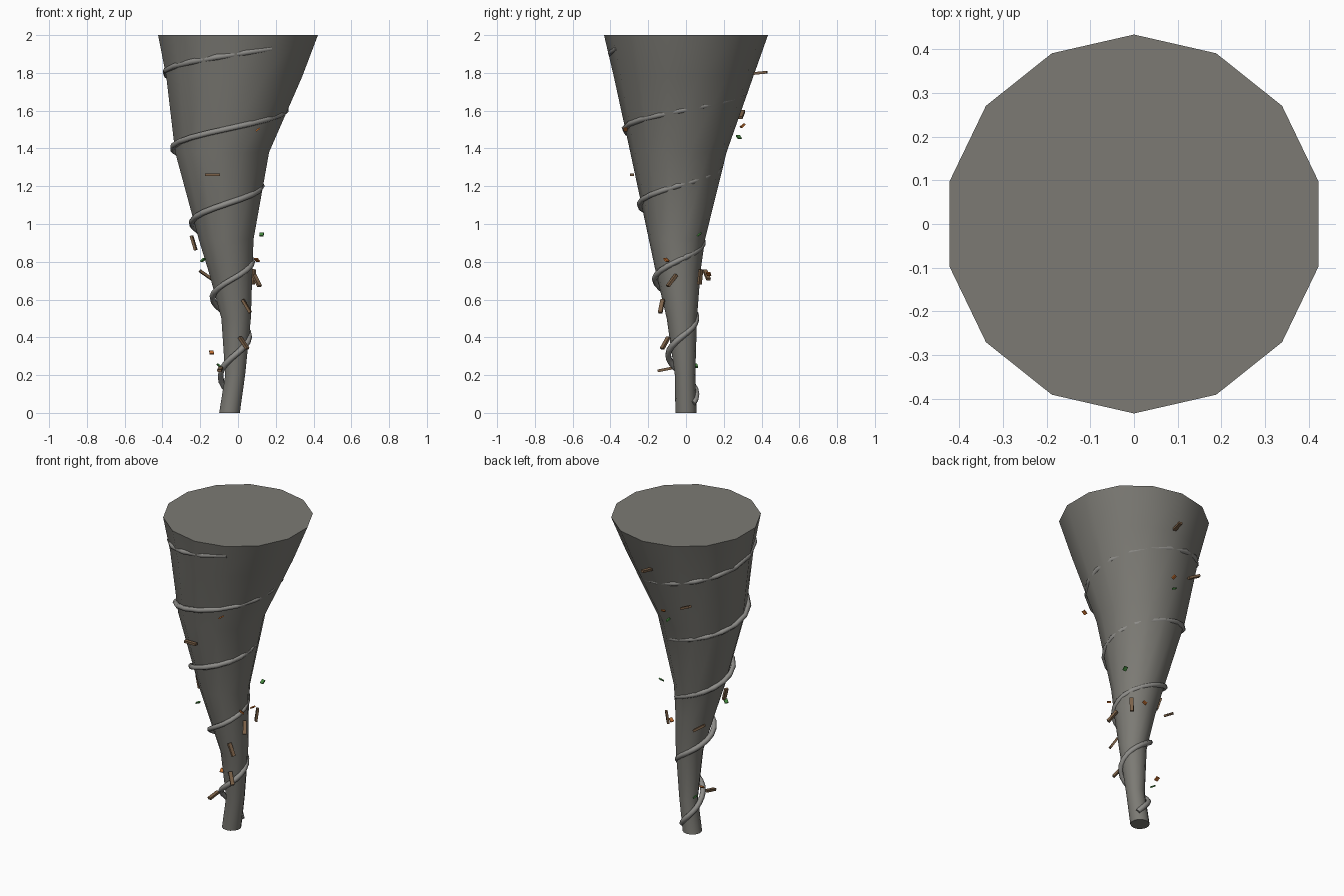
import bpy, bmesh
from math import pi, sin, cos
from mathutils import Vector, Matrix

cube = bpy.data.objects.get("Cube")
if cube:
    bpy.data.objects.remove(cube, do_unlink=True)


def material(name, colour):
    mat = bpy.data.materials.new(name)
    mat.use_nodes = True
    mat.diffuse_color = (*colour, 1)
    bsdf = mat.node_tree.nodes["Principled BSDF"]
    bsdf.inputs["Base Color"].default_value = (*colour, 1)
    bsdf.inputs["Roughness"].default_value = 0.9
    return mat


storm_grey = material("storm grey", (0.20, 0.195, 0.175))
pale_grey = material("pale grey", (0.27, 0.265, 0.25))
wood_brown = material("wood brown", (0.20, 0.12, 0.065))
leaf_green = material("leaf green", (0.06, 0.25, 0.05))
leaf_orange = material("leaf orange", (0.55, 0.16, 0.03))


def add_object(name, data, mat):
    obj = bpy.data.objects.new(name, data)
    bpy.context.collection.objects.link(obj)
    data.materials.append(mat)
    return obj


# Funnel rings: height, centre x, centre y, radius
RINGS = [(0, -.045, 0, .056), (.2, -.015, -.005, .054), (.5, -.01, -.022, .08),
         (.75, -.04, -.042, .119), (.92, -.063, -.048, .149), (1.38, -.084, -.04, .255),
         (1.78, -.02, -.013, .369), (2, 0, 0, .434)]
SIDES = 14


def funnel_at(z):
    for a, b in zip(RINGS, RINGS[1:]):
        if z <= b[0]:
            t = (z - a[0]) / (b[0] - a[0])
            return [p + (q - p) * t for p, q in zip(a[1:], b[1:])]
    return RINGS[-1][1:]


# Funnel body, bent and widening upward, with flat caps
bm = bmesh.new()
loops = []
for z, cx, cy, r in RINGS:
    angles = [pi / 2 + 2 * pi * k / SIDES for k in range(SIDES)]
    loops.append([bm.verts.new((cx + r * cos(a), cy + r * sin(a), z)) for a in angles])
for low, high in zip(loops, loops[1:]):
    for k in range(SIDES):
        n = (k + 1) % SIDES
        bm.faces.new((low[k], low[n], high[n], high[k]))
bm.faces.new(loops[0][::-1])
bm.faces.new(loops[-1])
mesh = bpy.data.meshes.new("funnel")
bm.to_mesh(mesh)
bm.free()
funnel = add_object("funnel", mesh, storm_grey)
bpy.ops.object.select_all(action="DESELECT")
funnel.select_set(True)
bpy.context.view_layer.objects.active = funnel
bpy.ops.object.shade_smooth_by_angle()

# Wind streak spiralling up the funnel, sinking into it near the top
STEPS = 80
curve = bpy.data.curves.new("wind_streak", "CURVE")
curve.dimensions = "3D"
curve.bevel_depth = 0.016
curve.bevel_resolution = 1
curve.use_fill_caps = True
spline = curve.splines.new("POLY")
spline.points.add(STEPS)
for i, point in enumerate(spline.points):
    z = 0.05 + 1.88 * i / STEPS
    cx, cy, r = funnel_at(z)
    shift = 0.01 * min(1, (1.95 - z) / 0.4)
    r += 0.015 - 0.014 * z
    a = 2 * pi * z / 0.4
    point.co = (cx - shift + r * cos(a), cy - shift + r * sin(a), z, 1)
add_object("wind_streak", curve, pale_grey)


def add_box(name, centre, direction, size, mat):
    """Box whose long axis follows the direction."""
    bm = bmesh.new()
    bmesh.ops.create_cube(bm, size=1)
    turn = Vector(direction).to_track_quat("X", "Z").to_matrix().to_4x4()
    place = Matrix.Translation(centre) @ turn @ Matrix.Diagonal((*size, 1))
    bmesh.ops.transform(bm, matrix=place, verts=bm.verts)
    mesh = bpy.data.meshes.new(name)
    bm.to_mesh(mesh)
    bm.free()
    add_object(name, mesh, mat)


# Splintered planks caught in the wind: centre and direction
PLANKS = [((-.135, -.285, 1.26), (1, 0, 0)), ((0, .39, 1.8), (.2, 1, .1)),
          ((-.205, .295, 1.58), (-1, .2, .5)), ((-.235, -.06, .9), (-.3, .1, 1)),
          ((-.17, .11, .73), (1, .3, -.7)), ((.1, -.075, .7), (-.5, .75, 1)),
          ((.045, -.13, .565), (-.6, .2, 1)), ((.03, -.11, .37), (-.6, .5, .9)),
          ((.08, .075, .72), (.1, .1, 1)), ((-.095, -.11, .23), (.1, 1, .2))]
for i, (centre, direction) in enumerate(PLANKS):
    add_box(f"plank_{i + 1}", centre, direction, (.08, .022, .014), wood_brown)

# Torn leaves: centre and colour
LEAVES = [((.105, -.32, 1.5), leaf_orange), ((-.05, .3, 1.52), leaf_orange),
          ((.1, -.105, .81), leaf_orange), ((.02, .12, .735), leaf_orange),
          ((-.14, .04, .32), leaf_orange), ((-.07, .28, 1.46), leaf_green),
          ((-.185, -.14, .81), leaf_green), ((.125, .07, .945), leaf_green),
          ((-.1, .05, .25), leaf_green)]
for i, (centre, mat) in enumerate(LEAVES):
    tilt = (cos(i * 2), sin(i * 2), 0.8)
    add_box(f"leaf_{i + 1}", centre, tilt, (.026, .022, .008), mat)
